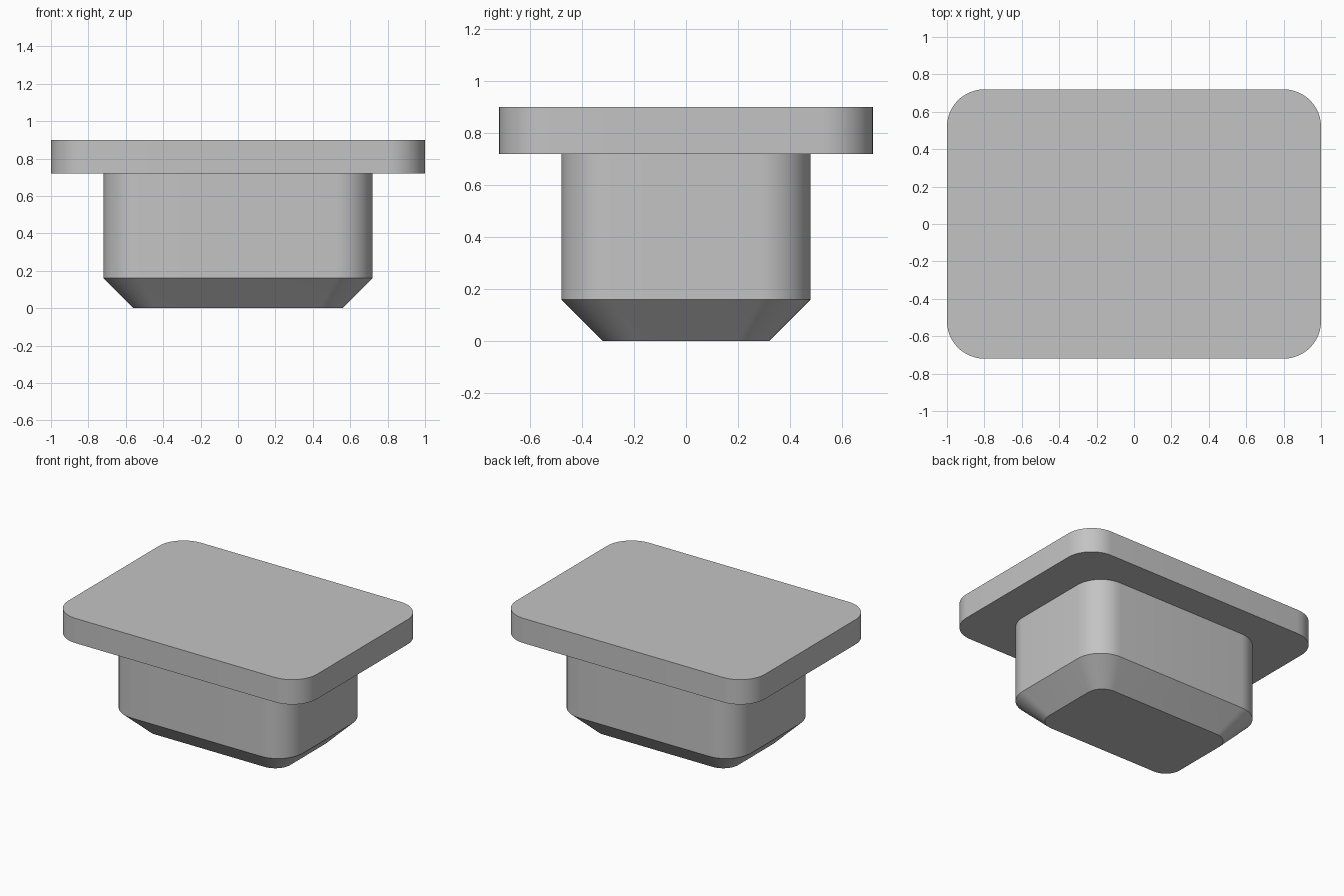
import bpy
import bmesh
from math import cos, sin, pi, radians

cube = bpy.data.objects.get("Cube")
if cube:
    bpy.data.objects.remove(cube, do_unlink=True)

# Single plain grey material
grey = bpy.data.materials.new("plain grey")
grey.use_nodes = True
colour = (0.55, 0.55, 0.55, 1)
grey.diffuse_color = colour
grey.node_tree.nodes["Principled BSDF"].inputs["Base Color"].default_value = colour

ARC_STEPS = 12


def rounded_ring(bm, half_x, half_y, radius, z):
    """Vertices of a rounded rectangle at height z."""
    ring = []
    corners = ((1, 1), (-1, 1), (-1, -1), (1, -1))
    for quarter, (sx, sy) in enumerate(corners):
        for step in range(ARC_STEPS + 1):
            angle = (quarter + step / ARC_STEPS) * pi / 2
            x = sx * (half_x - radius) + radius * cos(angle)
            y = sy * (half_y - radius) + radius * sin(angle)
            ring.append(bm.verts.new((x, y, z)))
    return ring


def loft(name, sections):
    """Closed solid through rounded rectangles, listed from bottom to top."""
    bm = bmesh.new()
    rings = [rounded_ring(bm, *section) for section in sections]
    bm.faces.new(reversed(rings[0]))
    bm.faces.new(rings[-1])
    for low, high in zip(rings, rings[1:]):
        for i in range(len(low)):
            j = (i + 1) % len(low)
            bm.faces.new((low[i], low[j], high[j], high[i]))
    mesh = bpy.data.meshes.new(name)
    bm.to_mesh(mesh)
    bm.free()
    mesh.materials.append(grey)
    obj = bpy.data.objects.new(name, mesh)
    bpy.context.collection.objects.link(obj)
    bpy.ops.object.select_all(action="DESELECT")
    obj.select_set(True)
    bpy.context.view_layer.objects.active = obj
    bpy.ops.object.shade_smooth_by_angle(angle=radians(30))
    return obj


# Plug body with a tapered lower end: half width, half depth, corner radius, height
loft("plug_body", [
    (0.56, 0.32, 0.12, 0.0),
    (0.72, 0.48, 0.20, 0.16),
    (0.72, 0.48, 0.20, 0.72),
])

# Wide flat cap resting on the body
loft("cap_plate", [
    (1.0, 0.72, 0.20, 0.72),
    (1.0, 0.72, 0.20, 0.90),
])
